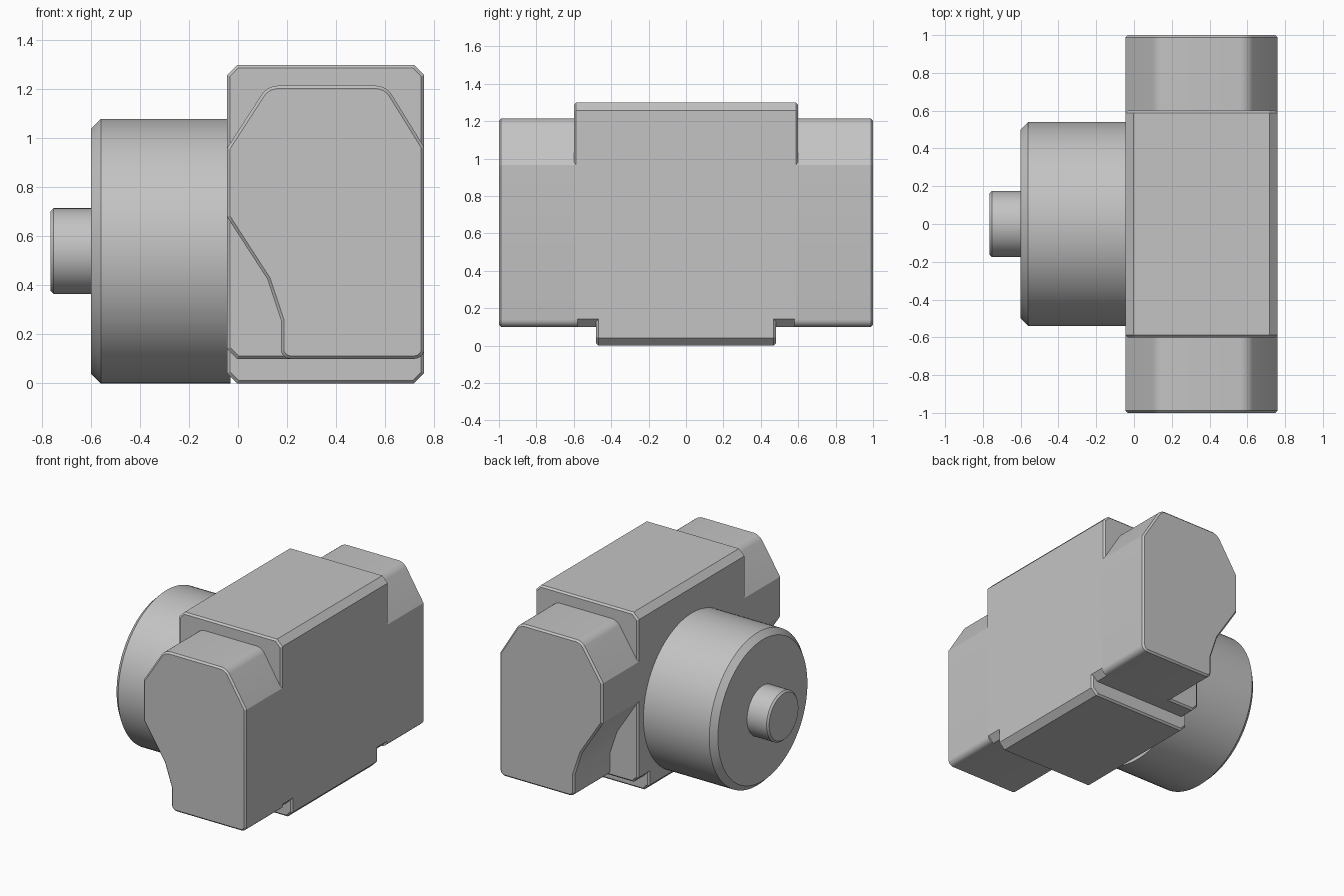
import bpy, bmesh, math

if "Cube" in bpy.data.objects:
    bpy.data.objects.remove(bpy.data.objects["Cube"], do_unlink=True)

GREY = (0.55, 0.55, 0.55, 1)
metal = bpy.data.materials.new("plain_grey")
metal.use_nodes = True
metal.diffuse_color = GREY
metal.node_tree.nodes["Principled BSDF"].inputs["Base Color"].default_value = GREY


def finish(name, bm, angle):
    """Turn a bmesh into a named, shaded object."""
    bmesh.ops.recalc_face_normals(bm, faces=bm.faces)
    mesh = bpy.data.meshes.new(name)
    bm.to_mesh(mesh)
    bm.free()
    mesh.materials.append(metal)
    obj = bpy.data.objects.new(name, mesh)
    bpy.context.collection.objects.link(obj)
    bpy.ops.object.select_all(action="DESELECT")
    obj.select_set(True)
    bpy.context.view_layer.objects.active = obj
    bpy.ops.object.shade_smooth_by_angle(angle=math.radians(angle))
    return obj


def prism(name, profile, y0, y1, rounded=(), radius=0.04, rim=0.012, rim_ends=(0, 1)):
    """Extrude an x-z profile along y, round chosen corners, bevel the end rims."""
    bm = bmesh.new()
    ends = [[bm.verts.new((x, y, z)) for x, z in profile] for y in (y0, y1)]
    n = len(profile)
    for ring in ends:
        bm.faces.new(ring)
    for i in range(n):
        j = (i + 1) % n
        bm.faces.new((ends[0][i], ends[0][j], ends[1][j], ends[1][i]))
    if rounded:
        edges = [bm.edges.get((ends[0][i], ends[1][i])) for i in rounded]
        bmesh.ops.bevel(bm, geom=edges, offset=radius, segments=5, profile=0.5, affect="EDGES")
    bevel_y = [(y0, y1)[k] for k in rim_ends]
    edges = [e for e in bm.edges
             if any(all(abs(v.co.y - y) < 1e-5 for v in e.verts) for y in bevel_y)]
    bmesh.ops.bevel(bm, geom=edges, offset=rim, segments=1, affect="EDGES")
    return finish(name, bm, 20)


def chamfered(x0, x1, z0, z1, c=0.042):
    return [(x0 + c, z0), (x1 - c, z0), (x1, z0 + c), (x1, z1 - c),
            (x1 - c, z1), (x0 + c, z1), (x0, z1 - c), (x0, z0 + c)]


def lathe(name, outline, z, sides=96):
    """Spin (x, radius) points around an x-parallel axis, with capped ends."""
    bm = bmesh.new()
    rings = []
    for x, r in outline:
        turn = [2 * math.pi * k / sides for k in range(sides)]
        rings.append([bm.verts.new((x, r * math.cos(a), z + r * math.sin(a))) for a in turn])
    for a, b in zip(rings, rings[1:]):
        for k in range(sides):
            m = (k + 1) % sides
            bm.faces.new((a[k], a[m], b[m], b[k]))
    bm.faces.new(rings[0])
    bm.faces.new(rings[-1])
    return finish(name, bm, 25)


LEFT, RIGHT = 0.76, -0.045

# Main block and the narrower foot below it
prism("main_block", chamfered(RIGHT, LEFT, 0.1, 1.3), -0.6, 0.6)
prism("foot_block", chamfered(RIGHT, LEFT, 0, 0.19), -0.48, 0.48)

# Shaped end blocks, front and back
arm = [(RIGHT, 0.96), (0.12, 1.215), (0.605, 1.215), (LEFT, 0.965), (LEFT, 0.1),
       (0.175, 0.1), (0.175, 0.26), (0.12, 0.425), (RIGHT, 0.68)]
for name, sign in (("front_end_block", -1), ("back_end_block", 1)):
    prism(name, arm, sign * 0.58, sign, rounded=(1, 2, 4, 5), radius=0.04, rim_ends=(1,))

# Round housing and its shaft
lathe("round_housing", [(-0.6, 0.5), (-0.56, 0.54), (-0.03, 0.54)], 0.54)
lathe("shaft", [(-0.765, 0.163), (-0.753, 0.175), (-0.59, 0.175)], 0.54)
